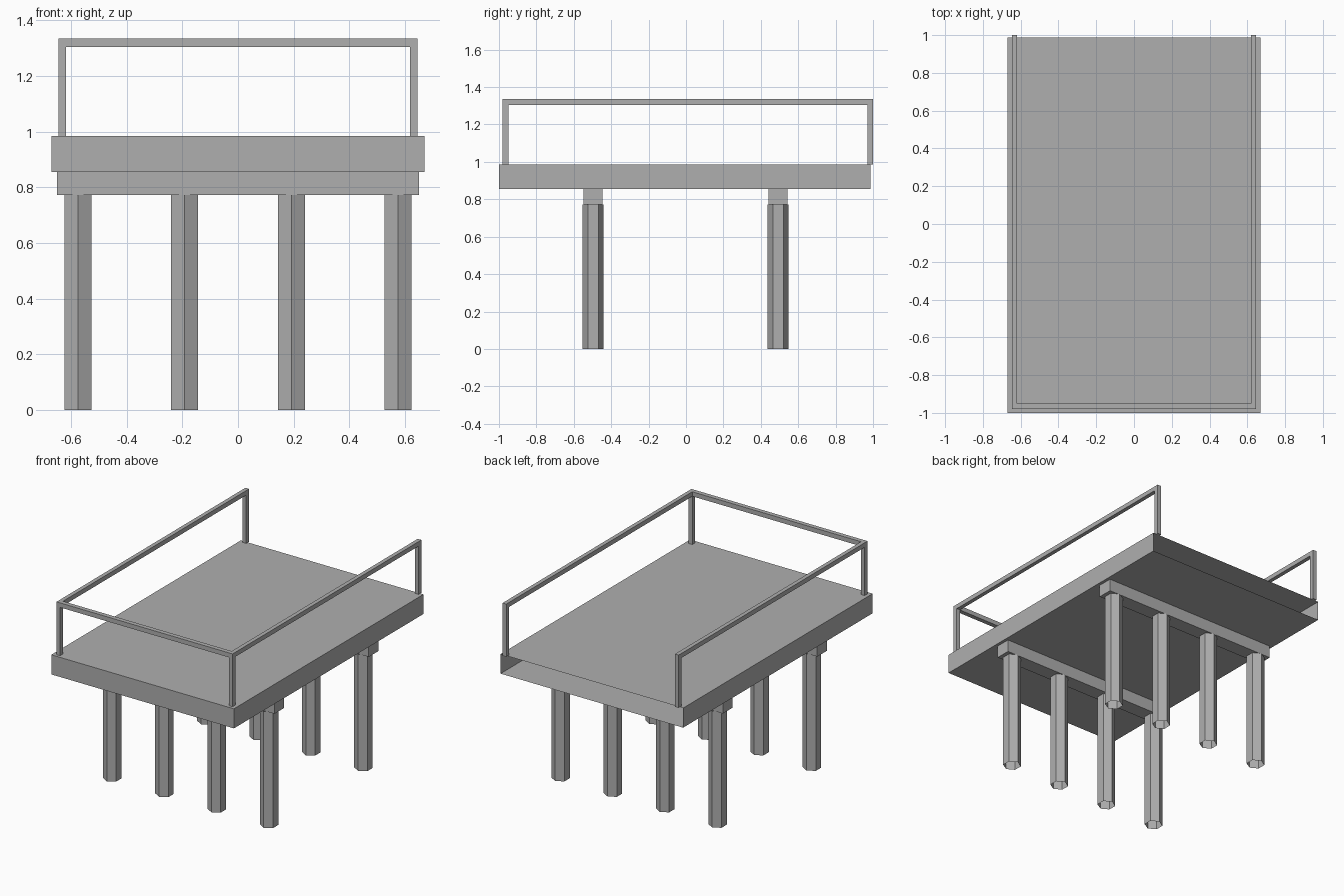
import bpy, bmesh, math

old = bpy.data.objects.get("Cube")
if old:
    bpy.data.objects.remove(old, do_unlink=True)

# One plain grey for the whole structure
grey = bpy.data.materials.new("plain_grey")
grey.use_nodes = True
colour = (0.43, 0.43, 0.43, 1)
grey.diffuse_color = colour
grey.node_tree.nodes["Principled BSDF"].inputs["Base Color"].default_value = colour


def finish(name, bm):
    mesh = bpy.data.meshes.new(name)
    bm.to_mesh(mesh)
    bm.free()
    mesh.materials.append(grey)
    obj = bpy.data.objects.new(name, mesh)
    bpy.context.collection.objects.link(obj)
    return obj


def box(name, low, high, open_back=False):
    bm = bmesh.new()
    bmesh.ops.create_cube(bm, size=1)
    for v in bm.verts:
        v.co = [(a + b) / 2 + c * (b - a) for a, b, c in zip(low, high, v.co)]
    if open_back:
        bm.normal_update()
        back = [f for f in bm.faces if f.normal.y > 0.9]
        bmesh.ops.delete(bm, geom=back, context='FACES_ONLY')
    return finish(name, bm)


def hex_tube(name, x, y, radius, height):
    # Open-ended six-sided shell with corners pointing front and back
    bm = bmesh.new()
    rings = []
    for z in (0, height):
        ring = []
        for k in range(6):
            a = math.pi / 2 + k * math.pi / 3
            ring.append(bm.verts.new((x + radius * math.cos(a), y + radius * math.sin(a), z)))
        rings.append(ring)
    low, high = rings
    for k in range(6):
        n = (k + 1) % 6
        bm.faces.new((low[k], low[n], high[n], high[k]))
    return finish(name, bm)


BEAM_BOTTOM, DECK_BOTTOM, DECK_TOP = 0.773, 0.855, 0.985
RAIL_BOTTOM, RAIL_TOP = 1.305, 1.335

# Hollow deck, open at the back
box("deck", (-0.67, -1, DECK_BOTTOM), (0.67, 0.987, DECK_TOP), open_back=True)

# Cross beams, each on a row of four piles
for row, y in (("front", -0.497), ("back", 0.492)):
    box(row + "_beam", (-0.65, y - 0.05, BEAM_BOTTOM), (0.65, y + 0.05, DECK_BOTTOM))
    for i in range(4):
        hex_tube(f"{row}_pile_{i + 1}", -0.576 + i * 0.384, y, 0.056, BEAM_BOTTOM)

# Side handrails with a post at each end
for side, s in (("left", 1), ("right", -1)):
    x0, x1 = sorted((s * 0.619, s * 0.646))
    box(side + "_front_post", (x0, -0.98, DECK_TOP), (x1, -0.95, RAIL_BOTTOM))
    box(side + "_back_post", (x0, 0.97, DECK_TOP), (x1, 1, RAIL_BOTTOM))
    box(side + "_handrail", (x0, -0.98, RAIL_BOTTOM), (x1, 1, RAIL_TOP))

# Front handrail between the side rails
box("front_handrail", (-0.619, -0.98, RAIL_BOTTOM), (0.619, -0.95, RAIL_TOP))
